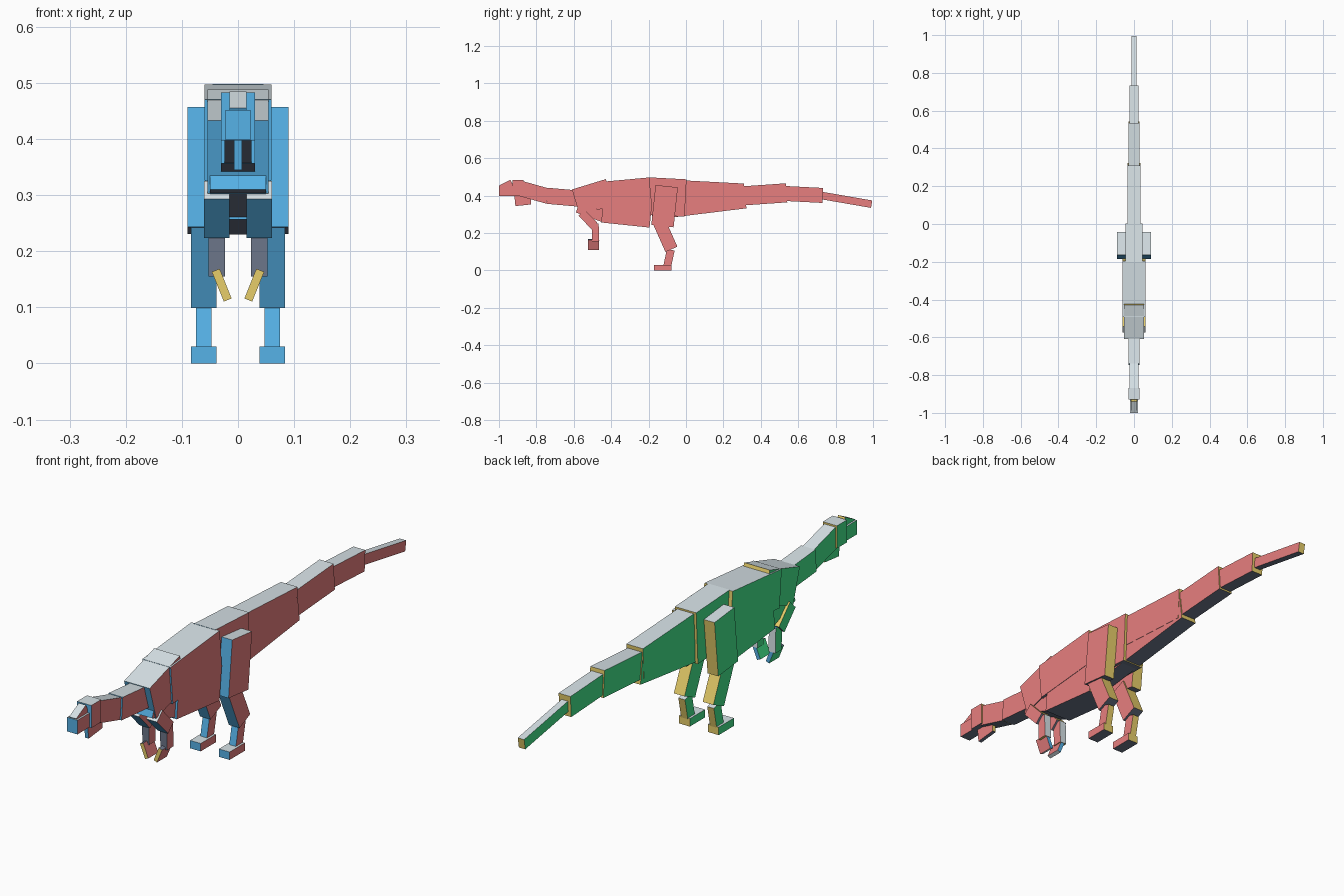
import bpy
import bmesh
import math
from mathutils import Matrix, Vector

if "Cube" in bpy.data.objects:
    bpy.data.objects.remove(bpy.data.objects["Cube"], do_unlink=True)


def linear(code):
    """Hex colour to linear RGBA."""
    parts = [int(code[i:i + 2], 16) / 255 for i in (0, 2, 4)]
    return [c / 12.92 if c < 0.04045 else ((c + 0.055) / 1.055) ** 2.4 for c in parts] + [1]


# One colour per box direction
SIDES = [
    ("sky_blue", "5BBCF4", Vector((0, -1, 0))),
    ("sand_yellow", "F8DD72", Vector((0, 1, 0))),
    ("coral_red", "F48686", Vector((1, 0, 0))),
    ("leaf_green", "43E88D", Vector((-1, 0, 0))),
    ("pale_ice", "ECF8FD", Vector((0, 0, 1))),
    ("slate_grey", "6E788C", Vector((0, 0, -1))),
]
materials = []
for label, code, _ in SIDES:
    mat = bpy.data.materials.new(label)
    mat.use_nodes = True
    mat.diffuse_color = linear(code)
    mat.node_tree.nodes["Principled BSDF"].inputs["Base Color"].default_value = linear(code)
    materials.append(mat)


def box(name, half, y, z, tilt, length, height, x=0, turn=0, lean=0):
    """Box placed by its front top edge (y, z); tilt raises its rear end.
    turn rolls the face colours about x, lean swings it sideways."""
    a = math.radians(tilt)
    centre = Vector((x,
                     y + math.cos(a) * length / 2 + math.sin(a) * height / 2,
                     z + math.sin(a) * length / 2 - math.cos(a) * height / 2))
    bm = bmesh.new()
    bmesh.ops.create_cube(bm, size=1)
    bmesh.ops.scale(bm, vec=(half * 2, length, height), verts=bm.verts)
    bm.normal_update()
    roll = Matrix.Rotation(math.radians(-turn), 3, 'X')
    for f in bm.faces:
        n = roll @ f.normal
        f.material_index = max(range(len(SIDES)), key=lambda i: n.dot(SIDES[i][2]))
    mesh = bpy.data.meshes.new(name)
    bm.to_mesh(mesh)
    bm.free()
    for mat in materials:
        mesh.materials.append(mat)
    ob = bpy.data.objects.new(name, mesh)
    ob.matrix_world = (Matrix.Translation(centre)
                       @ Matrix.Rotation(math.radians(lean), 4, 'Y')
                       @ Matrix.Rotation(a, 4, 'X'))
    bpy.context.collection.objects.link(ob)
    return ob


# Head
box("snout", 0.022, -1.0, 0.452, 0, 0.09, 0.054)
box("snout_ridge", 0.015, -0.998, 0.455, 27, 0.066, 0.035)
box("head", 0.03, -0.928, 0.483, 0, 0.06, 0.086)
box("jaw", 0.0075, -0.918, 0.402, 6, 0.085, 0.058)

# Neck
box("upper_neck", 0.024, -0.885, 0.481, -15.6, 0.165, 0.082)
box("lower_neck", 0.03, -0.738, 0.442, -5, 0.18, 0.086)

# Trunk
box("chest", 0.054, -0.61, 0.433, 17, 0.19, 0.136)
box("back", 0.06, -0.492, 0.47, 5.3, 0.297, 0.145)
box("belly", 0.0585, -0.44, 0.385, -6, 0.26, 0.129)
box("breast", 0.05, -0.56, 0.39, -20, 0.16, 0.085)
box("hips", 0.045, -0.2, 0.498, -3, 0.203, 0.2)

# Tail
box("tail_base", 0.035, -0.02, 0.482, -3, 0.33, 0.125)
box("tail_base_underside", 0.034, -0.19, 0.36, 7, 0.506, 0.09)
box("tail_middle", 0.03, 0.305, 0.45, 4, 0.23, 0.102)
box("tail_rear", 0.025, 0.525, 0.452, -3, 0.208, 0.08)
box("tail_tip", 0.0135, 0.725, 0.421, -9.8, 0.275, 0.04)

# Legs and arms, mirrored
for side, s in (("left", 1), ("right", -1)):
    box(side + "_thigh", 0.0225, -0.163, 0.457, -6, 0.12, 0.215, x=s * 0.0675)
    box(side + "_shin", 0.0225, -0.175, 0.245, 24, 0.07, 0.16, x=s * 0.061)
    box(side + "_ankle", 0.014, -0.102, 0.115, -12, 0.042, 0.095, x=s * 0.061)
    box(side + "_foot", 0.0225, -0.17, 0.03, 0, 0.092, 0.03, x=s * 0.061)
    box(side + "_upper_arm", 0.0225, -0.575, 0.293, 44, 0.046, 0.097, x=s * 0.038)
    box(side + "_forearm", 0.0145, -0.505, 0.25, 2, 0.038, 0.095, x=s * 0.038, turn=-90)
    box(side + "_hand", 0.0075, -0.525, 0.168, 0, 0.06, 0.057, x=s * 0.029,
        turn=180, lean=s * 22)
